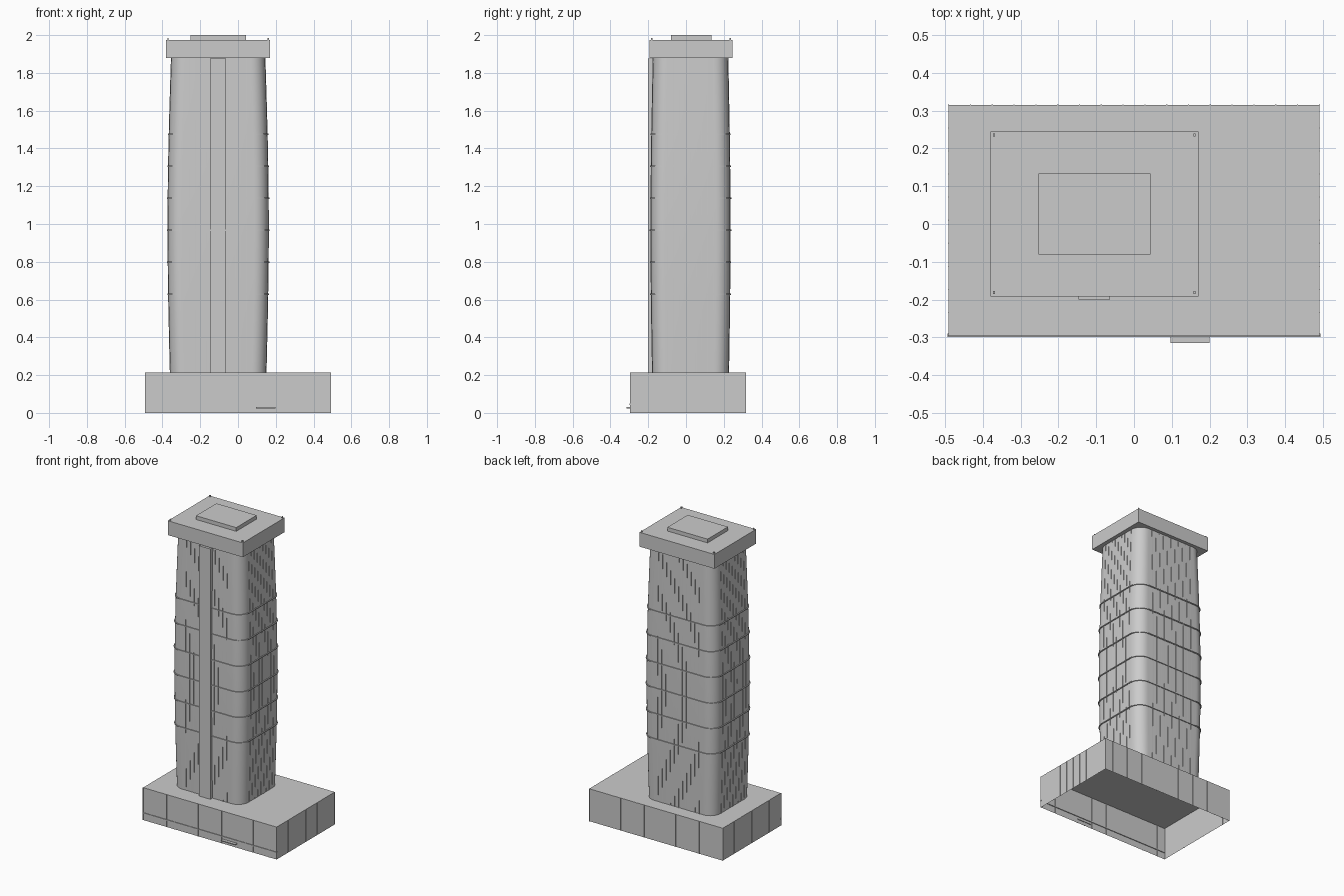
import bpy, bmesh, math

cube = bpy.data.objects.get("Cube")
if cube:
    bpy.data.objects.remove(cube, do_unlink=True)

# One concrete-grey material
grey = bpy.data.materials.new("concrete grey")
grey.use_nodes = True
COLOUR = (0.6, 0.6, 0.6, 1)
grey.diffuse_color = COLOUR
grey.node_tree.nodes["Principled BSDF"].inputs["Base Color"].default_value = COLOUR

CX, CY = -0.105, 0.024          # tower axis
Z0, Z1 = 0.215, 1.88            # tower foot and head
RADIUS = 0.075


def finish(name, bm):
    bmesh.ops.recalc_face_normals(bm, faces=bm.faces)
    mesh = bpy.data.meshes.new(name)
    bm.to_mesh(mesh)
    bm.free()
    mesh.materials.append(grey)
    obj = bpy.data.objects.new(name, mesh)
    bpy.context.collection.objects.link(obj)
    return obj


def add_box(bm, x, y, z):
    verts = bmesh.ops.create_cube(bm, size=1)["verts"]
    for v in verts:
        for i, (a, b) in enumerate((x, y, z)):
            v.co[i] = a if v.co[i] < 0 else b
    return verts


def box(name, x, y, z):
    bm = bmesh.new()
    add_box(bm, x, y, z)
    return finish(name, bm)


def half_size(z):
    """Half width and half depth of the gently bulging tower."""
    t = (z - Z0) / (Z1 - Z0)
    bulge = math.sin(math.pi * t)
    return 0.254 - 0.006 * t + 0.015 * bulge, 0.202 - 0.004 * t + 0.01 * bulge


def ring(bm, z, grow=0):
    """Rounded rectangle of vertices around the tower."""
    hx, hy = half_size(z)
    verts = []
    for q, (sx, sy) in enumerate(((1, 1), (-1, 1), (-1, -1), (1, -1))):
        for k in range(9):
            a = math.pi / 2 * (q + k / 8)
            r = RADIUS + grow
            verts.append(bm.verts.new((CX + sx * (hx - RADIUS) + r * math.cos(a),
                                       CY + sy * (hy - RADIUS) + r * math.sin(a), z)))
    return verts


def bridge(bm, a, b):
    n = len(a)
    for i in range(n):
        j = (i + 1) % n
        bm.faces.new((a[i], a[j], b[j], b[i]))


def smooth(obj):
    bpy.ops.object.select_all(action="DESELECT")
    obj.select_set(True)
    bpy.context.view_layer.objects.active = obj
    bpy.ops.object.shade_smooth_by_angle(angle=math.radians(35))


levels = [Z0 + (Z1 - Z0) * i / 20 for i in range(21)]

# Tower shaft
bm = bmesh.new()
rings = [ring(bm, z) for z in levels]
for a, b in zip(rings, rings[1:]):
    bridge(bm, a, b)
bm.faces.new(rings[0])
bm.faces.new(rings[-1])
smooth(finish("tower_shaft", bm))

# Thin ledges around the shaft
bm = bmesh.new()
for i in range(6):
    z = 0.628 + i * 0.1695
    low, high = ring(bm, z - 0.003, 0.006), ring(bm, z + 0.003, 0.006)
    bridge(bm, low, high)
    bm.faces.new(low)
    bm.faces.new(high)
smooth(finish("tower_ledges", bm))

# Vertical fins following the bulge on all four flat faces
bm = bmesh.new()
WIDTH, DEPTH, STEP = 0.0015, 0.002, 0.03
for axis in (0, 1):
    count = int((half_size(Z0)[axis] - RADIUS) / STEP)
    for side in (-1, 1):
        for k in range(-count, count + 1):
            loops = []
            for z in levels[::2]:
                wall = half_size(z)[1 - axis]
                loop = []
                for du, d in ((-1, -1), (1, -1), (1, 1), (-1, 1)):
                    p = [0, 0]
                    p[axis] = k * STEP + du * WIDTH
                    p[1 - axis] = side * (wall + d * DEPTH)
                    loop.append(bm.verts.new((CX + p[0], CY + p[1], z)))
                loops.append(loop)
            for a, b in zip(loops, loops[1:]):
                bridge(bm, a, b)
finish("tower_fins", bm)

# Front pilaster
box("front_pilaster", (-0.147, -0.063), (-0.2, -0.15), (Z0, 1.875))

# Crown, rooftop plant room and corner posts
box("crown", (-0.38, 0.17), (-0.192, 0.245), (Z1, 1.975))
box("plant_room", (-0.252, 0.043), (-0.08, 0.134), (1.975, 2.0))
bm = bmesh.new()
for x in (-0.37, 0.16):
    for y in (-0.181, 0.235):
        add_box(bm, (x - 0.003, x + 0.003), (y - 0.004, y + 0.004), (1.97, 1.985))
finish("corner_posts", bm)

# Podium shell, open underneath
BX, BY0, BY1 = 0.49, -0.295, 0.315
bm = bmesh.new()
add_box(bm, (-BX, BX), (BY0, BY1), (0, Z0))
floor = [f for f in bm.faces if f.calc_center_median().z < 0.01]
bmesh.ops.delete(bm, geom=floor, context="FACES_ONLY")
finish("podium", bm)

# Podium fins
bm = bmesh.new()
for i in range(18):
    x = -BX + 2 * BX * i / 17
    for y in (BY0, BY1):
        add_box(bm, (x - 0.0015, x + 0.0015), (y - 0.0015, y + 0.0015), (0, Z0))
for i in range(1, 10):
    y = BY0 + (BY1 - BY0) * i / 10
    for x in (-BX, BX):
        add_box(bm, (x - 0.0015, x + 0.0015), (y - 0.0015, y + 0.0015), (0, Z0))
finish("podium_fins", bm)

# Front band and entrance canopy
box("podium_band", (-0.493, 0.493), (-0.299, -0.29), (0.043, 0.05))
box("entrance_canopy", (0.096, 0.199), (-0.315, -0.29), (0.024, 0.03))
